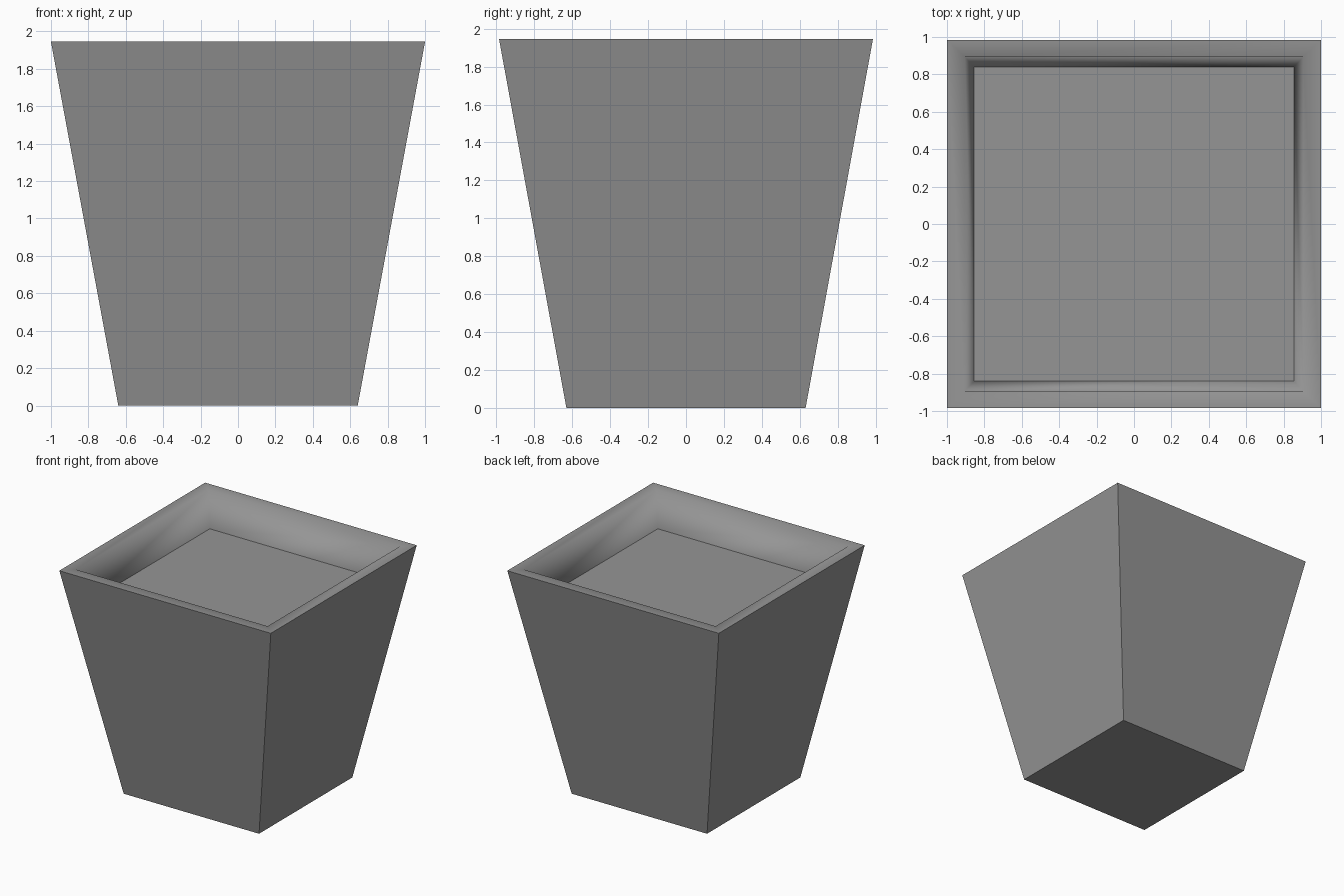
import bpy
import bmesh

cube = bpy.data.objects.get("Cube")
if cube:
    bpy.data.objects.remove(cube, do_unlink=True)

# One stone grey for everything
grey = bpy.data.materials.new("stone_grey")
grey.use_nodes = True
colour = (0.3, 0.3, 0.3, 1)
grey.diffuse_color = colour
grey.node_tree.nodes["Principled BSDF"].inputs["Base Color"].default_value = colour


def ring(bm, hx, hy, z):
    """Rectangle of vertices, anticlockwise from above."""
    return [bm.verts.new((sx * hx, sy * hy, z))
            for sx, sy in ((-1, -1), (1, -1), (1, 1), (-1, 1))]


def bridge(bm, low, high, smooth):
    """Join two rectangles with four quads."""
    for i in range(4):
        j = (i + 1) % 4
        bm.faces.new((low[i], low[j], high[j], high[i])).smooth = smooth


def finish(bm, name):
    mesh = bpy.data.meshes.new(name)
    bm.to_mesh(mesh)
    bm.free()
    mesh.materials.append(grey)
    obj = bpy.data.objects.new(name, mesh)
    bpy.context.collection.objects.link(obj)
    return obj


TOP, SOIL = 1.945, 1.645

# Tapered pot: flat outside, rim and inner wall shaded softly together
bm = bmesh.new()
base = ring(bm, 0.64, 0.63, 0)
outer = ring(bm, 1.0, 0.985, TOP)
inner = ring(bm, 0.905, 0.893, TOP)
wall_foot = ring(bm, 0.855, 0.84, SOIL)
bm.faces.new(base[::-1])
bridge(bm, base, outer, False)
bridge(bm, outer, inner, True)
bridge(bm, inner, wall_foot, True)
for edge in bm.edges:
    if all(v in outer for v in edge.verts):
        edge.smooth = False
finish(bm, "planter_pot")

# Flat soil surface closing the inside
bm = bmesh.new()
bm.faces.new(ring(bm, 0.855, 0.84, SOIL))
finish(bm, "soil_surface")
